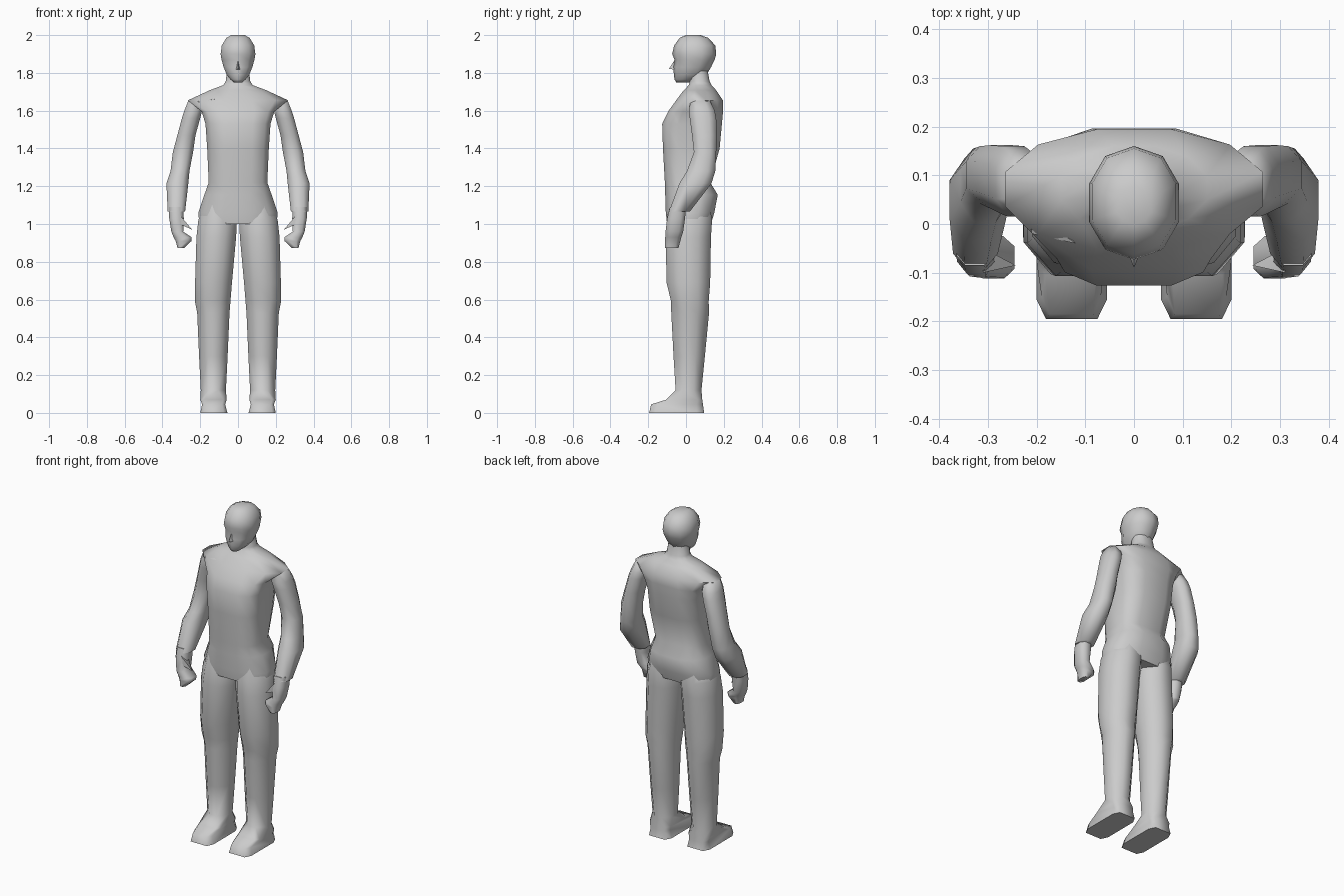
import bpy, bmesh
from math import sin, cos, pi, copysign, radians

cube = bpy.data.objects.get("Cube")
if cube:
    bpy.data.objects.remove(cube, do_unlink=True)

# one plain grey for the whole figure
grey = bpy.data.materials.new("plain grey")
grey.use_nodes = True
colour = (0.6, 0.6, 0.6, 1)
grey.diffuse_color = colour
grey.node_tree.nodes["Principled BSDF"].inputs["Base Color"].default_value = colour


def squash(value, power):
    return copysign(abs(value) ** power, value)


def finish(name, bm):
    """Turn a bmesh into a smooth shaded object."""
    bmesh.ops.recalc_face_normals(bm, faces=bm.faces)
    mesh = bpy.data.meshes.new(name)
    bm.to_mesh(mesh)
    bm.free()
    mesh.materials.append(grey)
    obj = bpy.data.objects.new(name, mesh)
    bpy.context.collection.objects.link(obj)
    bpy.ops.object.select_all(action='DESELECT')
    obj.select_set(True)
    bpy.context.view_layer.objects.active = obj
    bpy.ops.object.shade_smooth_by_angle(angle=radians(70))


def loft(name, rings, sides=8, flip=1):
    """Skin level rings given as z, x0, x1, y0, y1, power; low power is boxy."""
    bm = bmesh.new()
    loops = []
    for z, x0, x1, y0, y1, power in rings:
        loop = []
        # scale so that the outermost points touch the given bounds
        reach = cos(pi / sides) ** power
        for i in range(sides):
            angle = 2 * pi * (i + 0.5) / sides
            u = squash(cos(angle), power) / reach
            v = squash(sin(angle), power) / reach
            x = (x0 + x1) / 2 + u * (x1 - x0) / 2
            y = (y0 + y1) / 2 + v * (y1 - y0) / 2
            loop.append(bm.verts.new((flip * x, y, z)))
        loops.append(loop)
    for low, high in zip(loops, loops[1:]):
        for i in range(sides):
            j = (i + 1) % sides
            bm.faces.new((low[i], low[j], high[j], high[i]))
    bm.faces.new(loops[0])
    bm.faces.new(loops[-1])
    finish(name, bm)


def centred(rows, power):
    """Rings symmetric about the middle, given as z, half width, y0, y1."""
    return [(z, -w, w, front, back, power) for z, w, front, back in rows]


def bounded(rows, power):
    """Rings given as z, x0, x1, y0, y1, all sharing one power."""
    return [(*row, power) for row in rows]


def spike(name, base, tip):
    """Small closed pyramid from base points to a tip."""
    bm = bmesh.new()
    corners = [bm.verts.new(p) for p in base]
    end = bm.verts.new(tip)
    bm.faces.new(corners)
    for a, b in zip(corners, corners[1:] + corners[:1]):
        bm.faces.new((a, b, end))
    finish(name, bm)


# torso: neck, sloping shoulders, broad flat chest and back, then rounder hips
neck = centred([
    (1.81, .058, .02, .115),
    (1.755, .065, .02, .125),
    (1.735, .078, .015, .135),
], 0.85)
shoulders = centred([
    (1.708, .15, -.012, .16),
    (1.655, .265, -.052, .195),
], 0.95)
trunk = centred([
    (1.595, .192, -.095, .196),
    (1.53, .172, -.126, .19),
    (1.4, .163, -.122, .178),
    (1.22, .155, -.112, .128),
], 0.6)
hips = centred([
    (1.155, .178, -.11, .168),
    (1.06, .21, -.107, .15),
    (1.0, .205, -.1, .132),
], 0.78)
loft("torso", neck + shoulders + trunk + hips, sides=12)

# head with a brow, eye hollow, jaw and chin
loft("head", centred([
    (2.0, .035, .0, .075),
    (1.985, .062, -.03, .115),
    (1.945, .086, -.058, .15),
    (1.9, .092, -.068, .155),
    (1.87, .087, -.056, .147),
    (1.83, .076, -.064, .128),
    (1.79, .06, -.06, .105),
    (1.765, .04, -.058, .06),
    (1.75, .022, -.05, .02),
], 0.92), sides=10)
spike("nose", [(0, -.05, 1.885), (.016, -.052, 1.815), (-.016, -.052, 1.815)],
      (0, -.09, 1.822))

# folded cloth on the right shoulder
spike("right_shoulder_fold",
      [(-.22, .03, 1.67), (-.21, -.02, 1.645), (-.18, .03, 1.64)],
      (-.12, -.04, 1.662))

# limbs, once for each side
for side, flip in (("left", 1), ("right", -1)):
    # leg from the hip over the knee to the ankle, then a square toed foot
    thigh = bounded([
        (1.1, .03, .18, -.085, .125),
        (1.02, .006, .21, -.1, .138),
        (.93, .01, .22, -.107, .132),
        (.69, .032, .227, -.103, .128),
        (.59, .04, .228, -.079, .12),
    ], 0.95)
    shin = bounded([
        (.53, .045, .216, -.078, .122),
        (.3, .055, .206, -.066, .1),
        (.12, .064, .197, -.055, .082),
    ], 1.1)
    foot = bounded([
        (.07, .06, .2, -.105, .086),
        (.045, .068, .19, -.185, .09),
        (.0, .056, .2, -.195, .096),
    ], 0.35)
    loft(side + "_leg", thigh + shin + foot, flip=flip)

    # upper arm hung below the shoulder, bent elbow and flared forearm
    loft(side + "_arm", bounded([
        (1.655, .19, .262, .025, .125),
        (1.6, .19, .284, .015, .152),
        (1.56, .2, .297, .02, .16),
        (1.47, .225, .321, .032, .162),
        (1.38, .238, .345, .042, .16),
        (1.28, .257, .357, .005, .155),
        (1.215, .263, .379, -.035, .135),
        (1.065, .28, .372, -.09, .02),
    ], 0.85), flip=flip)

    # palm with fingers curling inwards
    loft(side + "_hand", bounded([
        (1.09, .29, .365, -.085, .0),
        (1.03, .287, .364, -.1, -.005),
        (.96, .29, .353, -.108, -.015),
        (.93, .246, .341, -.11, -.025),
        (.91, .246, .33, -.112, -.03),
        (.873, .285, .32, -.11, -.04),
    ], 0.75), flip=flip)
    spike(side + "_thumb",
          [(flip * x, y, z) for x, y, z in (
              (.31, -.1, 1.05), (.31, -.05, 1.05),
              (.31, -.05, 1.0), (.31, -.1, 1.0))],
          (flip * .243, -.085, .97))
